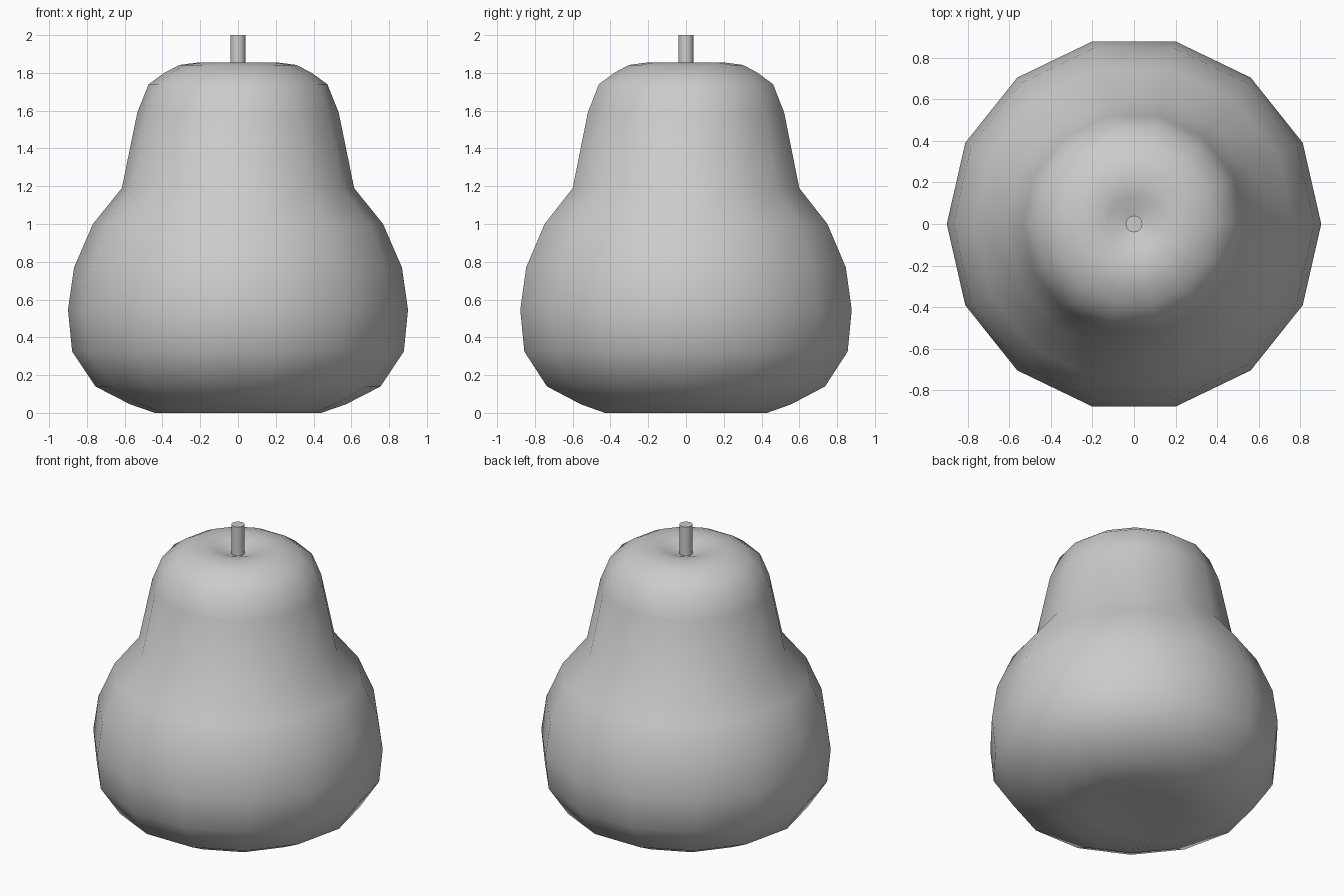
import bpy, bmesh, math

if "Cube" in bpy.data.objects:
    bpy.data.objects.remove(bpy.data.objects["Cube"])


def lathe(name, profile, sides):
    """Revolve (radius, z) points around z; radius 0 makes a pole."""
    bm = bmesh.new()
    rings = []
    for r, z in profile:
        n = 1 if r == 0 else sides
        rings.append([bm.verts.new((r * math.cos(2 * math.pi * i / sides),
                                    r * math.sin(2 * math.pi * i / sides), z))
                      for i in range(n)])
    for a, b in zip(rings, rings[1:]):
        for i in range(sides):
            j = (i + 1) % sides
            quad = [a[i % len(a)], a[j % len(a)], b[j % len(b)], b[i % len(b)]]
            bm.faces.new(list(dict.fromkeys(quad)))
    bmesh.ops.recalc_face_normals(bm, faces=bm.faces)
    mesh = bpy.data.meshes.new(name)
    bm.to_mesh(mesh)
    bm.free()
    obj = bpy.data.objects.new(name, mesh)
    bpy.context.collection.objects.link(obj)
    bpy.ops.object.select_all(action='DESELECT')
    obj.select_set(True)
    bpy.context.view_layer.objects.active = obj
    bpy.ops.object.shade_smooth_by_angle(angle=math.radians(35))
    return obj


# Pear body, with a shallow dimple at the top and base
lathe("pear_body", [
    (0, 0.02), (0.28, 0.01), (0.44, 0.0), (0.57, 0.045), (0.755, 0.14),
    (0.878, 0.325), (0.9, 0.545), (0.868, 0.77), (0.768, 1.0), (0.615, 1.19),
    (0.533, 1.59), (0.473, 1.74), (0.39, 1.80), (0.31, 1.842),
    (0.21, 1.855), (0.13, 1.84), (0.04, 1.805), (0, 1.80)], 14)

# Stem
lathe("stem", [(0, 1.79), (0.04, 1.79), (0.04, 2.0), (0, 2.0)], 24)
